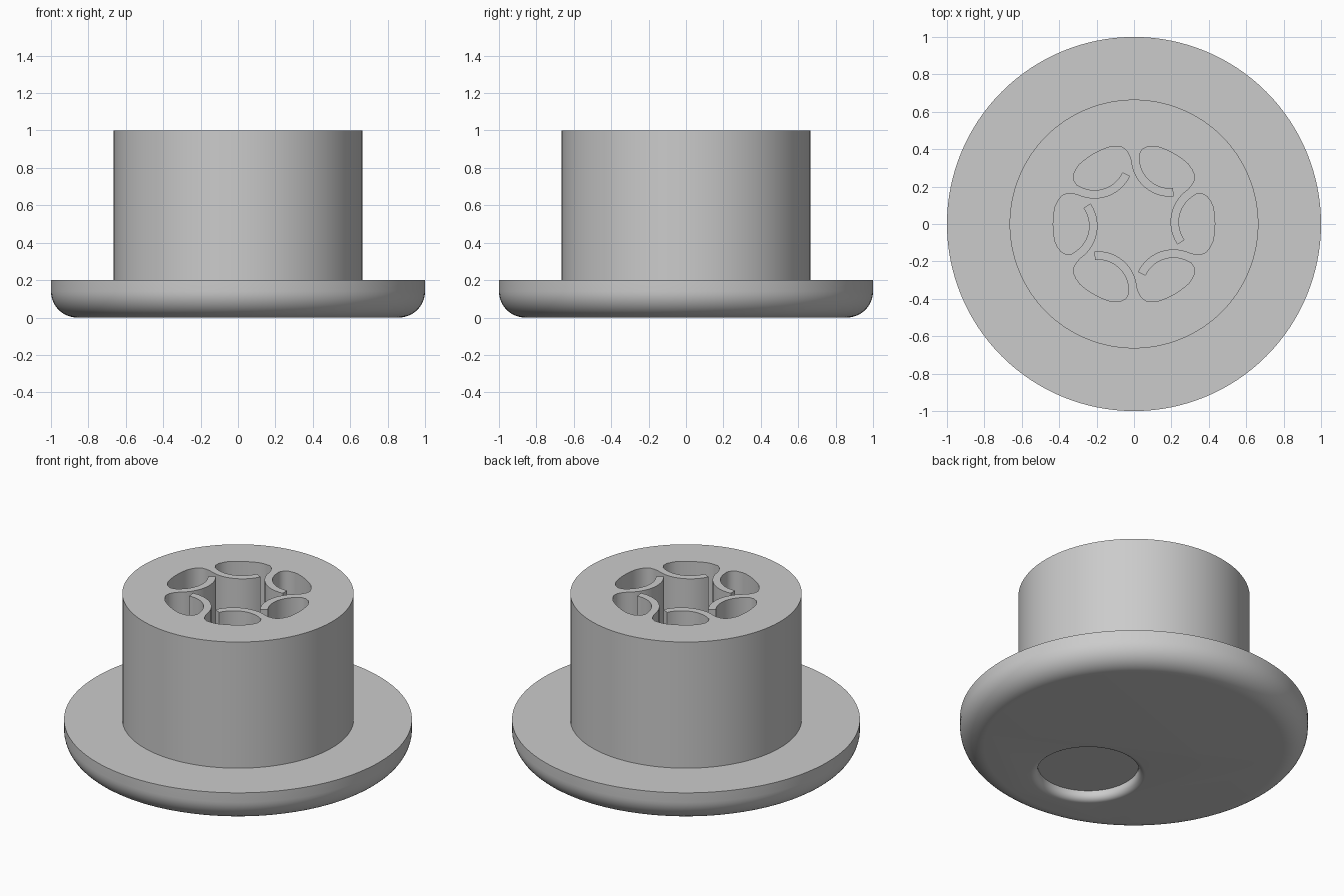
import bpy
import bmesh
from math import sin, cos, radians, tau
from mathutils import Matrix, Vector

if "Cube" in bpy.data.objects:
    bpy.data.objects.remove(bpy.data.objects["Cube"], do_unlink=True)

grey = bpy.data.materials.new("plain_grey")
grey.use_nodes = True
colour = (0.6, 0.6, 0.6, 1)
grey.diffuse_color = colour
grey.node_tree.nodes["Principled BSDF"].inputs["Base Color"].default_value = colour


def loft(name, rings):
    """Closed solid skinned through rings that share a point count."""
    bm = bmesh.new()
    loops = [[bm.verts.new(p) for p in ring] for ring in rings]
    n = len(loops[0])
    for low, high in zip(loops, loops[1:]):
        for i in range(n):
            j = (i + 1) % n
            bm.faces.new((low[i], low[j], high[j], high[i]))
    bm.faces.new(loops[0][::-1])
    bm.faces.new(loops[-1])
    bmesh.ops.recalc_face_normals(bm, faces=bm.faces)
    mesh = bpy.data.meshes.new(name)
    bm.to_mesh(mesh)
    bm.free()
    mesh.materials.append(grey)
    obj = bpy.data.objects.new(name, mesh)
    bpy.context.collection.objects.link(obj)
    return obj


def turned(name, profile, centre=(0, 0), n=128):
    """Round solid from (radius, height) pairs."""
    return loft(name, [[(centre[0] + r * cos(tau * i / n),
                         centre[1] + r * sin(tau * i / n), z)
                        for i in range(n)] for r, z in profile])


def arc(centre, radius, start, end, steps):
    """Points along an arc, angles in degrees."""
    angles = [radians(start + (end - start) * i / steps) for i in range(steps + 1)]
    return [Vector((centre[0] + radius * cos(a), centre[1] + radius * sin(a), 0))
            for a in angles]


def cut(body, cutter):
    cutter.hide_render = True
    mod = body.modifiers.new("cut", 'BOOLEAN')
    mod.operation = 'DIFFERENCE'
    mod.solver = 'EXACT'
    mod.object = cutter
    bpy.context.view_layer.objects.active = body
    bpy.ops.object.modifier_apply(modifier=mod.name)
    bpy.data.objects.remove(cutter, do_unlink=True)


# Flange with a rounded lower rim, and the hub on top of it
rim = 0.14
fillet = [(p.x, p.y) for p in arc((1 - rim, rim), rim, -90, 0, 12)]
body = turned("flanged_hub", fillet + [(1, 0.2), (0.665, 0.2), (0.665, 1)])

# Socket: six pockets, each closed off by a curved spring arm with a free end
arm = (0.405, 0.01)
turn = Matrix.Rotation(radians(-60), 3, 'Z')
upper_corner = [(0.335, 0.161), (0.365, 0.162), (0.392, 0.146), (0.41, 0.12)]
lower_corner = [(0.408, -0.121), (0.387, -0.15), (0.36, -0.162), (0.33, -0.162)]
sector = arc(arm, 0.165, 215, 125, 14)
sector += [Vector((x, y, 0)) for x, y in upper_corner]
sector += arc((0, 0), 0.432, 13, -12, 6)
sector += [Vector((x, y, 0)) for x, y in lower_corner]
sector += [turn @ p for p in arc(arm, 0.21, 125, 215, 14)]
outline = []
for k in range(6):
    outline += [Matrix.Rotation(radians(-60 * k), 3, 'Z') @ p for p in sector]
socket = loft("socket_cutter", [[p + Vector((0, 0, z)) for p in outline]
                                for z in (0.2, 1.1)])
cut(body, socket)

# Shallow round recess with a softened mouth in the underside
r, f = 0.29, 0.04
mouth = [(p.x, p.y) for p in arc((r + f, f), f, 270, 180, 8)]
recess = turned("recess_cutter", [(r + f, -0.05)] + mouth + [(r, 0.06)],
                centre=(0, -0.41), n=96)
cut(body, recess)

# Smooth curved walls, crisp edges
bpy.ops.object.select_all(action='DESELECT')
body.select_set(True)
bpy.context.view_layer.objects.active = body
bpy.ops.object.shade_smooth_by_angle(angle=radians(35))
